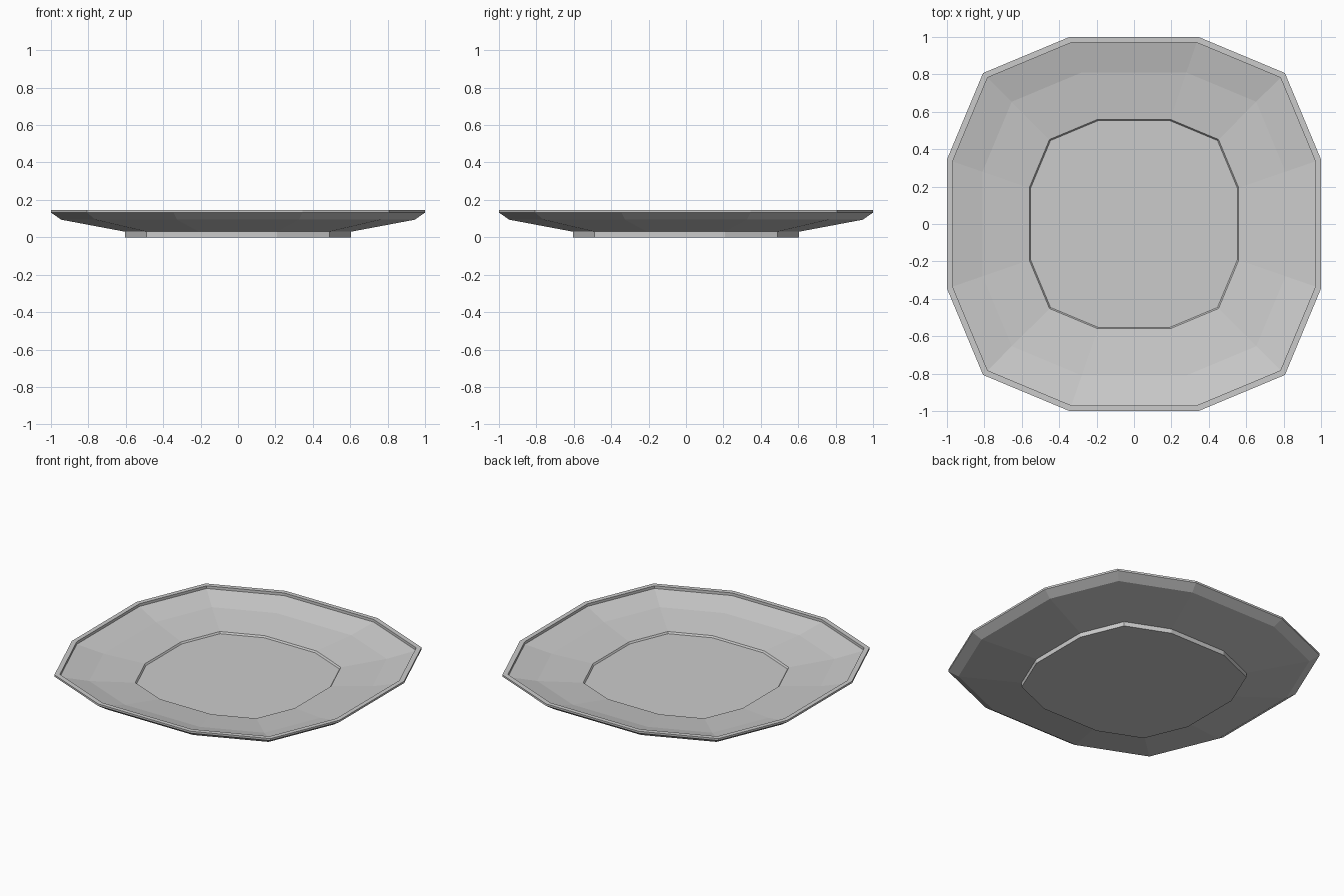
import bpy, bmesh

if "Cube" in bpy.data.objects:
    bpy.data.objects.remove(bpy.data.objects["Cube"])

# Twelve-sided rounded-square outline, half-width 1, built by quarter turns
quarter = [(1.0, -0.345), (1.0, 0.345), (0.807, 0.807)]
outline = []
for _ in range(4):
    outline += quarter
    quarter = [(-y, x) for x, y in quarter]

# Cross-section (half-width, height) from foot, around the rim, to the well
profile = [
    (0.605, 0.0), (0.605, 0.03),                  # foot
    (0.945, 0.094), (1.0, 0.132), (1.0, 0.145),   # underside and outer rim
    (0.97, 0.145), (0.97, 0.127),                 # lip
    (0.81, 0.085), (0.56, 0.051),                 # inner slope
    (0.553, 0.04),                                # step into the well
]

# Sweep the profile around the outline
bm = bmesh.new()
rings = [[bm.verts.new((x * s, y * s, z)) for x, y in outline] for s, z in profile]
n = len(outline)
for low, high in zip(rings, rings[1:]):
    for i in range(n):
        j = (i + 1) % n
        bm.faces.new((low[i], low[j], high[j], high[i]))
bm.faces.new(rings[0][::-1])   # underside
bm.faces.new(rings[-1])        # well floor
bmesh.ops.recalc_face_normals(bm, faces=bm.faces[:])

mesh = bpy.data.meshes.new("plate")
bm.to_mesh(mesh)
bm.free()
plate = bpy.data.objects.new("plate", mesh)
bpy.context.collection.objects.link(plate)
